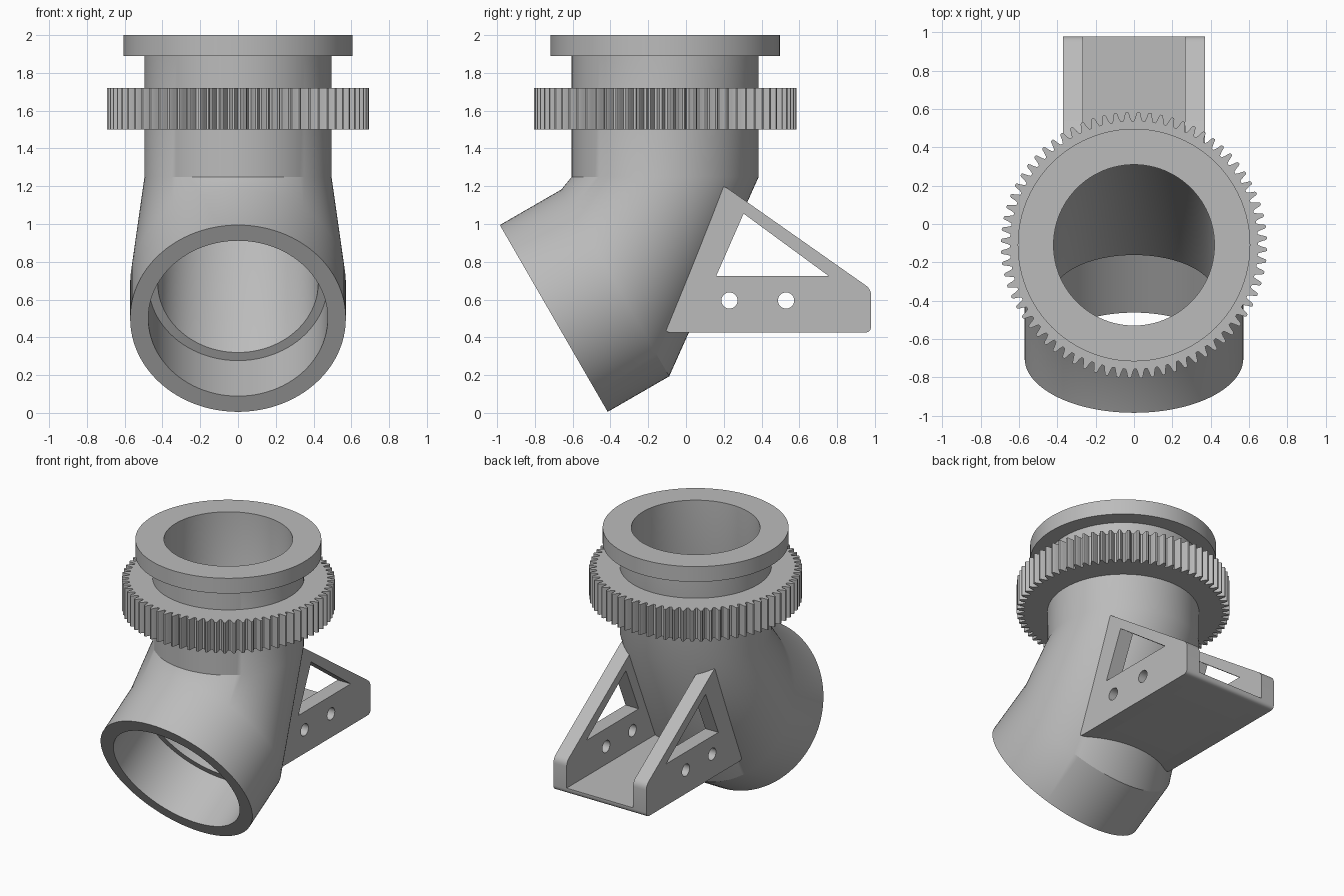
import bpy, bmesh, math
from mathutils import Vector

cube = bpy.data.objects.get("Cube")
if cube:
    bpy.data.objects.remove(cube, do_unlink=True)

grey = bpy.data.materials.new("plain grey")
grey.use_nodes = True
COLOUR = (0.5, 0.5, 0.5, 1)
grey.diffuse_color = COLOUR
grey.node_tree.nodes["Principled BSDF"].inputs["Base Color"].default_value = COLOUR

SEGMENTS = 96
AXIS_Y = -0.11
X = Vector((1, 0, 0))
UP = Vector((0, 0, 1))
TILT = Vector((0, math.cos(math.radians(30)), 0.5))   # socket axis, pointing inwards
NECK_BASE = Vector((0, AXIS_Y, 1.25))
MOUTH = Vector((0, -0.70, 0.50))
DEPTH = 0.376


def finish(bm, name, angle=30):
    bmesh.ops.remove_doubles(bm, verts=bm.verts, dist=0.0005)
    bmesh.ops.recalc_face_normals(bm, faces=bm.faces)
    mesh = bpy.data.meshes.new(name)
    bm.to_mesh(mesh)
    bm.free()
    mesh.materials.append(grey)
    obj = bpy.data.objects.new(name, mesh)
    bpy.context.collection.objects.link(obj)
    bpy.ops.object.select_all(action='DESELECT')
    obj.select_set(True)
    bpy.context.view_layer.objects.active = obj
    bpy.ops.object.shade_smooth_by_angle(angle=math.radians(angle))
    return obj


def ring(bm, centre, axis, r):
    side = axis.cross(X)
    turns = [2 * math.pi * i / SEGMENTS for i in range(SEGMENTS)]
    return [bm.verts.new(centre + r * (math.cos(t) * X + math.sin(t) * side)) for t in turns]


def revolve(bm, origin, axis, profile):
    rings = [ring(bm, origin + axis * h, axis, r) for r, h in profile]
    for a, b in zip(rings, rings[1:]):
        for i in range(SEGMENTS):
            j = (i + 1) % SEGMENTS
            bm.faces.new((a[i], a[j], b[j], b[i]))


def hull_wall(bm, r_low, r_high):
    """Convex skin between the socket end and the neck base, without its caps."""
    low = ring(bm, MOUTH + TILT * DEPTH, TILT, r_low)
    high = ring(bm, NECK_BASE, UP, r_high)
    before = set(bm.faces)
    bmesh.ops.convex_hull(bm, input=low + high)
    low, high = set(low), set(high)
    caps = [f for f in bm.faces if f not in before
            and (set(f.verts) <= low or set(f.verts) <= high)]
    bmesh.ops.delete(bm, geom=caps, context='FACES')


def rounded(points, radius):
    """Outline with each corner replaced by a short arc."""
    out = []
    pts = [Vector(p) for p in points]
    for i, p in enumerate(pts):
        a = p + (pts[i - 1] - p).normalized() * radius
        b = p + (pts[(i + 1) % len(pts)] - p).normalized() * radius
        for k in range(6):
            t = k / 5
            out.append(a * (1 - t) ** 2 + p * 2 * t * (1 - t) + b * t * t)
    return out


def extrude_outline(bm, loops, start, vector):
    """Fill flat loops (holes allowed) and extrude them."""
    edges = []
    for loop in loops:
        vs = [bm.verts.new(start(p)) for p in loop]
        edges += [bm.edges.new((vs[i - 1], vs[i])) for i in range(len(vs))]
    filled = bmesh.ops.triangle_fill(bm, edges=edges, use_beauty=True)
    faces = [f for f in filled["geom"] if isinstance(f, bmesh.types.BMFace)]
    made = bmesh.ops.extrude_face_region(bm, geom=faces, use_keep_orig=True)
    moved = [v for v in made["geom"] if isinstance(v, bmesh.types.BMVert)]
    bmesh.ops.translate(bm, verts=moved, vec=vector)


# Hollow elbow: flanged neck, tapered bend and stepped socket
bm = bmesh.new()
revolve(bm, NECK_BASE, UP, [(0.495, 0), (0.495, 0.64), (0.607, 0.64),
                            (0.607, 0.75), (0.42, 0.75), (0.42, 0)])
revolve(bm, MOUTH, TILT, [(0.571, DEPTH), (0.571, 0), (0.475, 0),
                          (0.475, DEPTH), (0.425, DEPTH)])
hull_wall(bm, 0.571, 0.495)
hull_wall(bm, 0.425, 0.42)
finish(bm, "elbow_pipe")

# Toothed ring around the neck
TEETH = 72
tooth = [(0.0, 0.648), (0.22, 0.648), (0.34, 0.665), (0.44, 0.688),
         (0.52, 0.695), (0.70, 0.695), (0.78, 0.688), (0.88, 0.665)]
outline = []
for n in range(TEETH):
    for part, r in tooth:
        t = 2 * math.pi * (n + part) / TEETH
        outline.append((r * math.cos(t), r * math.sin(t)))
bore = [(0.49 * math.cos(2 * math.pi * i / SEGMENTS), 0.49 * math.sin(2 * math.pi * i / SEGMENTS))
        for i in range(SEGMENTS)]
bm = bmesh.new()
extrude_outline(bm, [outline, bore], lambda p: Vector((p[0], p[1] + AXIS_Y, 1.5)), UP * 0.22)
finish(bm, "gear_ring")

# Bracket cheeks with a triangular window and two bolt holes
cheek = rounded([(-0.115, 0.425), (0.19, 1.21), (0.98, 0.655), (0.98, 0.425)], 0.035)
window = [(0.305, 1.055), (0.16, 0.725), (0.755, 0.725)]
holes = [[(y + 0.043 * math.cos(math.pi * i / 16), 0.595 + 0.043 * math.sin(math.pi * i / 16))
          for i in range(32)] for y in (0.23, 0.53)]
for side, name in ((1, "left_cheek"), (-1, "right_cheek")):
    bm = bmesh.new()
    extrude_outline(bm, [cheek, window] + holes,
                    lambda p: Vector((side * 0.265, p[0], p[1])), X * side * 0.105)
    finish(bm, name)

# Bracket floor with a rounded rear edge
floor = [Vector((-0.085, 0.425))] + rounded([(0.98, 0.425)] * 1 + [(0.98, 0.467), (-0.085, 0.467),
                                            (-0.085, 0.425)], 0.035)[:6]
floor = floor[:1] + floor[1:] + [Vector((0.98, 0.467)), Vector((-0.085, 0.467))]
bm = bmesh.new()
extrude_outline(bm, [floor], lambda p: Vector((-0.265, p[0], p[1])), X * 0.53)
finish(bm, "bracket_floor")
